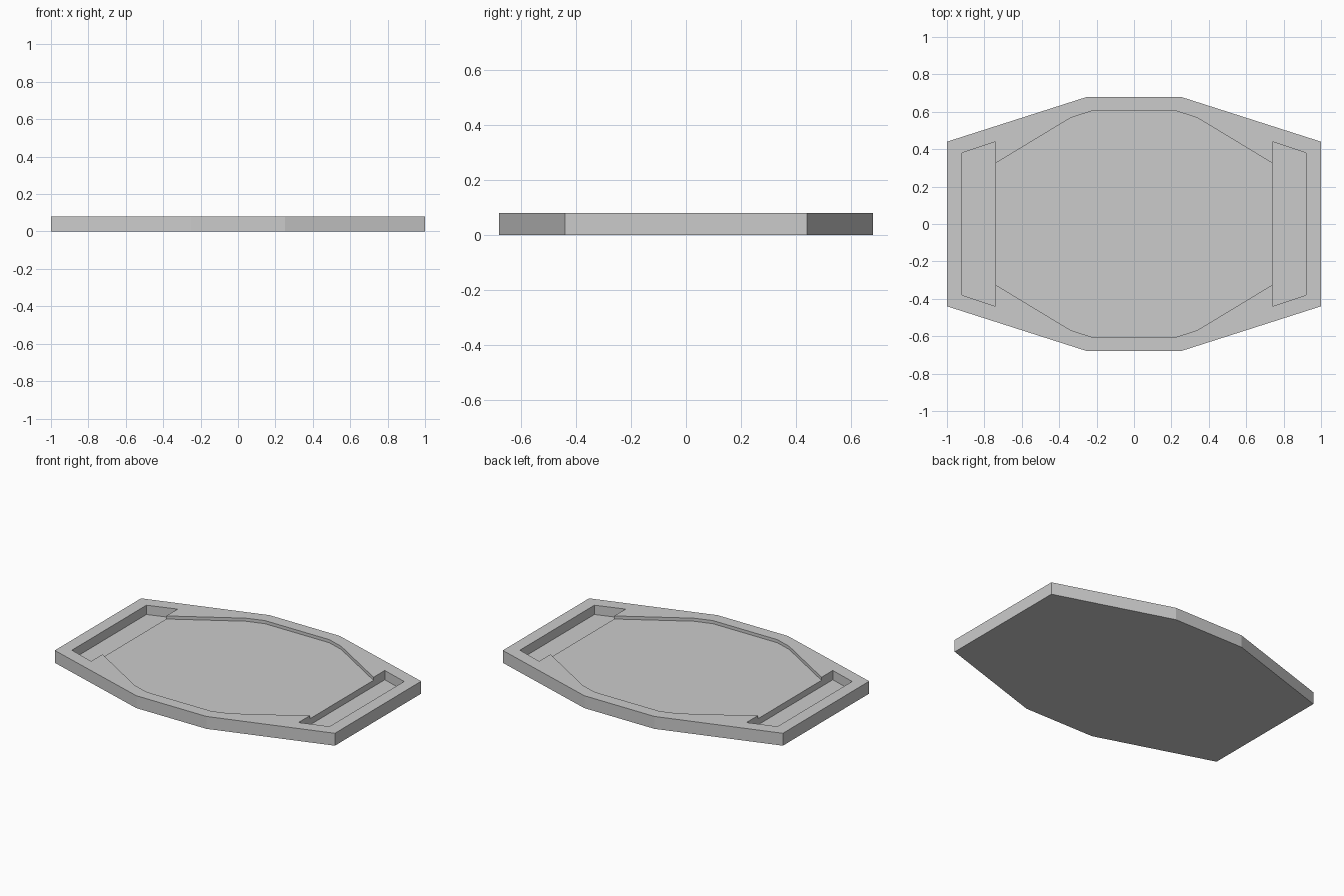
import bpy
import bmesh

if "Cube" in bpy.data.objects:
    bpy.data.objects.remove(bpy.data.objects["Cube"])


def prism(name, outline, z0, z1):
    """Closed flat-sided prism from a counter-clockwise outline."""
    bm = bmesh.new()
    face = bm.faces.new([bm.verts.new((x, y, z0)) for x, y in outline])
    ext = bmesh.ops.extrude_face_region(bm, geom=[face])
    top = [v for v in ext["geom"] if isinstance(v, bmesh.types.BMVert)]
    bmesh.ops.translate(bm, verts=top, vec=(0, 0, z1 - z0))
    bmesh.ops.recalc_face_normals(bm, faces=bm.faces)
    me = bpy.data.meshes.new(name)
    bm.to_mesh(me)
    bm.free()
    ob = bpy.data.objects.new(name, me)
    bpy.context.collection.objects.link(ob)
    return ob


def four_way(quarter):
    """Mirror a first-quadrant run of points (right to centre) into a loop."""
    half = quarter + [(-x, y) for x, y in reversed(quarter)]
    return half + [(-x, -y) for x, y in half]


def cut(target, cutter):
    mod = target.modifiers.new(cutter.name, 'BOOLEAN')
    mod.operation = 'DIFFERENCE'
    mod.solver = 'EXACT'
    mod.object = cutter
    bpy.context.view_layer.objects.active = target
    bpy.ops.object.modifier_apply(modifier=mod.name)
    bpy.data.objects.remove(cutter, do_unlink=True)


# Tray body
tray = prism("tray", four_way([(1, 0.44), (0.25, 0.68)]), 0, 0.08)

# Shallow central recess, its ends running into the side slots
recess = four_way([(0.8, 0.325), (0.74, 0.325), (0.34, 0.567), (0.23, 0.603)])
cut(tray, prism("recess_cutter", recess, 0.06, 0.2))

# Deep slots at both ends
for s in (1, -1):
    slot = [(0.74, -0.44), (0.92, -0.38), (0.92, 0.38), (0.74, 0.44)]
    cut(tray, prism("slot_cutter", [(s * x, y) for x, y in slot], 0.02, 0.2))
